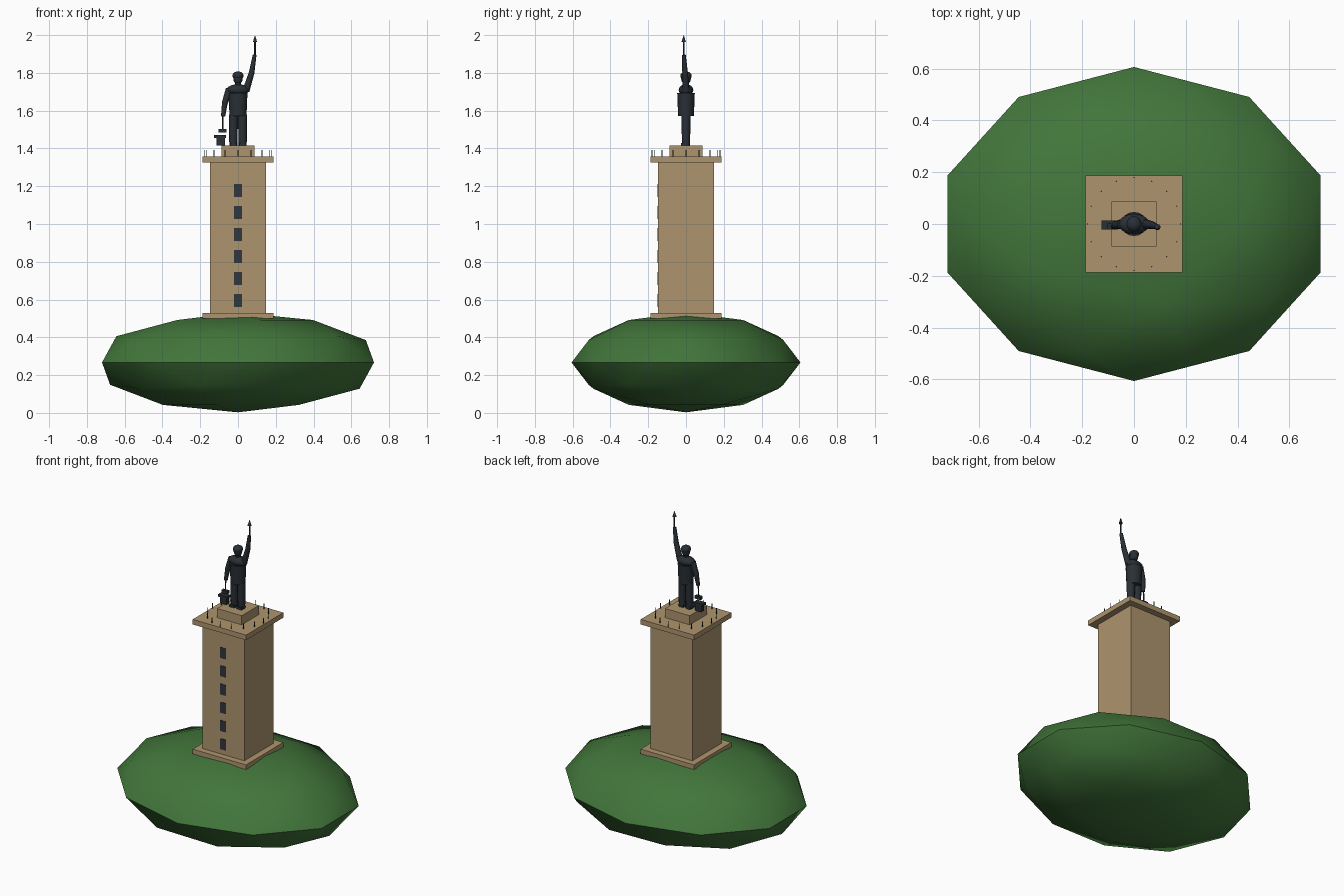
import bpy, math
from mathutils import Vector

if "Cube" in bpy.data.objects:
    bpy.data.objects.remove(bpy.data.objects["Cube"])


def mat(name, rgb):
    m = bpy.data.materials.new(name)
    m.diffuse_color = (*rgb, 1)
    m.use_nodes = True
    m.node_tree.nodes["Principled BSDF"].inputs["Base Color"].default_value = m.diffuse_color
    return m


GREEN = mat("grass green", (0.054, 0.18, 0.043))
STONE = mat("tan stone", (0.42, 0.30, 0.155))
DARK = mat("dark bronze", (0.022, 0.029, 0.036))
GLASS = mat("window slate", (0.03, 0.038, 0.046))


def finish(name, m, smooth=False):
    ob = bpy.context.object
    ob.name = name
    ob.data.materials.append(m)
    if smooth:
        bpy.ops.object.transform_apply(location=False, rotation=False, scale=True)
        bpy.ops.object.shade_smooth_by_angle(angle=math.radians(35))
    return ob


def box(name, m, x, y, z):
    """Box from three (min, max) ranges."""
    c = [(a + b) / 2 for a, b in (x, y, z)]
    bpy.ops.mesh.primitive_cube_add(size=1, location=c)
    bpy.context.object.scale = [b - a for a, b in (x, y, z)]
    return finish(name, m)


def rod(name, m, p, q, r1, r2, sides=12, squash=1):
    """Tapered cylinder between two points."""
    p, q = Vector(p), Vector(q)
    bpy.ops.mesh.primitive_cone_add(vertices=sides, radius1=r1, radius2=r2,
                                    depth=(q - p).length, location=(p + q) / 2)
    ob = bpy.context.object
    ob.rotation_euler = (q - p).to_track_quat('Z', 'Y').to_euler()
    ob.scale.y = squash
    return finish(name, m, True)


def ball(name, m, c, s):
    bpy.ops.mesh.primitive_uv_sphere_add(segments=16, ring_count=10, radius=1, location=c)
    bpy.context.object.scale = s
    return finish(name, m, True)


def slab(name, h, z0, z1):
    return box(name, STONE, (-h, h), (-h, h), (z0, z1))


# hill
bpy.ops.mesh.primitive_ico_sphere_add(subdivisions=2, radius=1, location=(0, 0, 0.267))
bpy.context.object.scale = (0.757, 0.606, 0.264)
finish("hill", GREEN, True)

# tower
slab("base_slab", 0.188, 0.50, 0.53)
slab("shaft", 0.148, 0.53, 1.327)
slab("top_platform", 0.188, 1.325, 1.357)
slab("statue_plinth", 0.087, 1.357, 1.415)
for i in range(6):
    z = 0.595 + i * 0.1163
    box("window", GLASS, (-0.02, 0.02), (-0.151, -0.146), (z - 0.034, z + 0.034))

# ring of railing posts
for i in range(16):
    a = math.tau * i / 16
    x, y = 0.179 * math.cos(a), 0.179 * math.sin(a)
    rod("railing_post", DARK, (x, y, 1.355), (x, y, 1.391), 0.0025, 0.0025, 6)

# statue legs and body
for s in (-1, 1):
    rod("leg", DARK, (s * 0.025, 0, 1.415), (s * 0.024, 0, 1.58), 0.021, 0.025)
    box("boot", DARK, (s * 0.025 - 0.018, s * 0.025 + 0.018), (-0.027, 0.015), (1.415, 1.43))
rod("coat", DARK, (0, 0, 1.573), (0, 0, 1.693), 0.045, 0.05, 16, 0.93)
ball("shoulders", DARK, (0, 0, 1.71), (0.06, 0.039, 0.03))
rod("neck", DARK, (0, 0, 1.72), (0, 0, 1.76), 0.016, 0.016)
ball("head", DARK, (0, 0, 1.771), (0.025, 0.026, 0.032))
ball("cap", DARK, (0, 0, 1.785), (0.029, 0.03, 0.023))

# raised arm with spear-tipped staff
rod("raised_upper_arm", DARK, (0.042, 0, 1.705), (0.072, -0.005, 1.8), 0.019, 0.015)
ball("raised_elbow", DARK, (0.072, -0.005, 1.8), (0.015, 0.015, 0.015))
rod("raised_forearm", DARK, (0.072, -0.005, 1.8), (0.088, -0.011, 1.895), 0.015, 0.01)
rod("staff", DARK, (0.09, -0.012, 1.88), (0.09, -0.012, 1.967), 0.0045, 0.0045, 8)
rod("staff_tip", DARK, (0.09, -0.012, 1.963), (0.09, -0.012, 2.0), 0.012, 0, 10)

# lowered arm with hammer
rod("lowered_upper_arm", DARK, (-0.046, 0, 1.715), (-0.07, -0.004, 1.64), 0.019, 0.016)
ball("lowered_elbow", DARK, (-0.07, -0.004, 1.64), (0.016, 0.016, 0.016))
rod("lowered_forearm", DARK, (-0.07, -0.004, 1.64), (-0.079, -0.01, 1.57), 0.015, 0.011)
rod("hammer_handle", DARK, (-0.08, -0.01, 1.575), (-0.082, -0.01, 1.495), 0.004, 0.004, 8)
box("hammer_head", DARK, (-0.103, -0.062), (-0.021, 0.001), (1.485, 1.504))

# anvil
box("anvil_body", DARK, (-0.115, -0.07), (-0.017, 0.01), (1.415, 1.457))
box("anvil_top", DARK, (-0.126, -0.064), (-0.021, 0.014), (1.455, 1.47))
